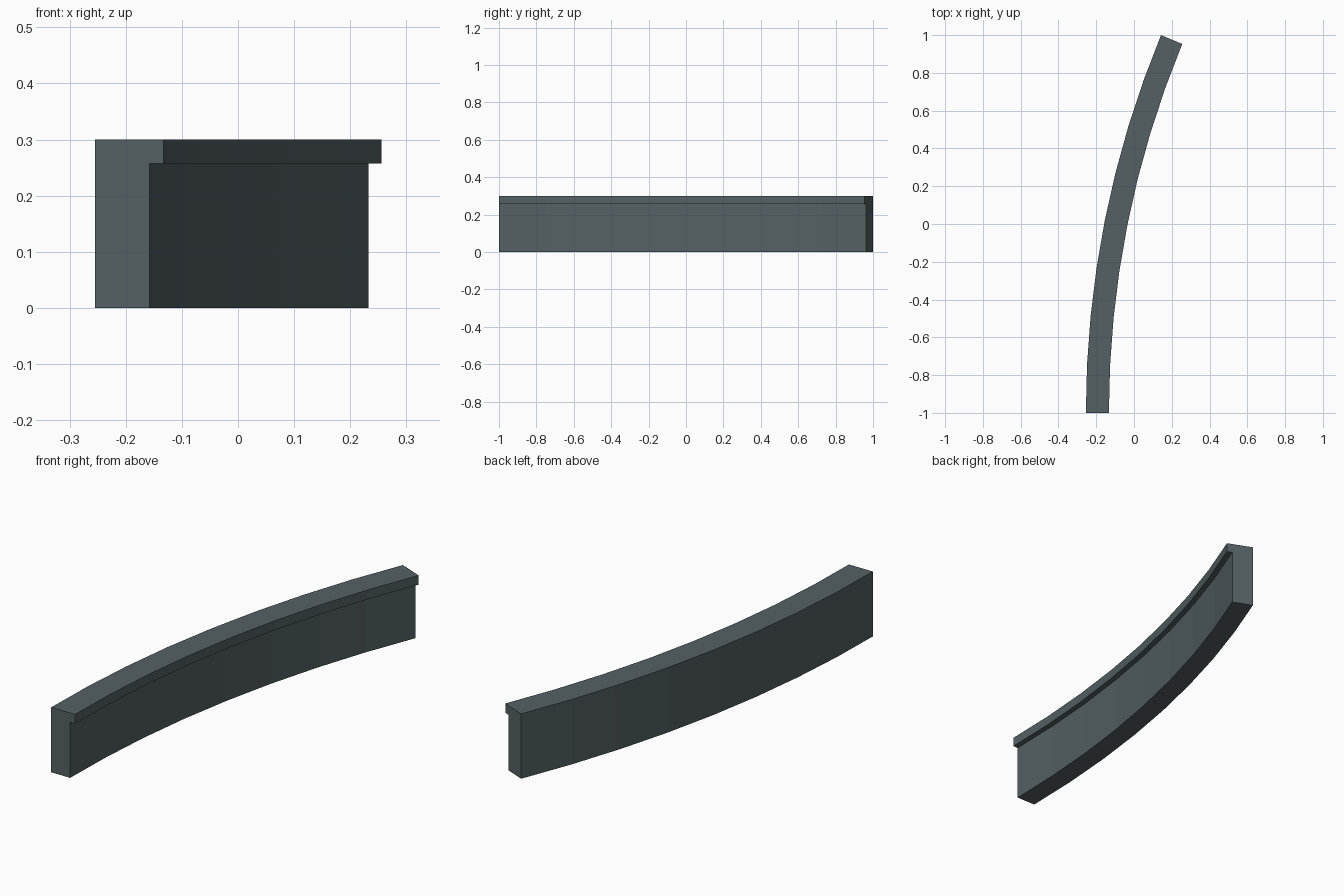
import bpy, bmesh, math

if "Cube" in bpy.data.objects:
    bpy.data.objects.remove(bpy.data.objects["Cube"])

SWEEP = math.radians(22.5)
SEGMENTS = 8
OUTER_R = 2 / math.sin(SWEEP)      # outer arc spans two units in y
LEFT = -OUTER_R * (1 - math.cos(SWEEP)) / 2 - 0.056
CENTRE = (LEFT + OUTER_R, -1.0)

# Wall cross-section with overhanging lip: (distance inward from outer face, height)
PROFILE = [(0, 0), (0.097, 0), (0.097, 0.257), (0.122, 0.257), (0.122, 0.3), (0, 0.3)]

bm = bmesh.new()
rings = []
for i in range(SEGMENTS + 1):
    a = SWEEP * i / SEGMENTS
    rings.append([bm.verts.new((CENTRE[0] - (OUTER_R - d) * math.cos(a),
                                CENTRE[1] + (OUTER_R - d) * math.sin(a), z))
                  for d, z in PROFILE])

# Skin between neighbouring sections
n = len(PROFILE)
for r, s in zip(rings, rings[1:]):
    for j in range(n):
        k = (j + 1) % n
        bm.faces.new((r[j], r[k], s[k], s[j]))

# End caps
bm.faces.new(rings[0])
bm.faces.new(rings[-1])
bmesh.ops.recalc_face_normals(bm, faces=bm.faces)

mesh = bpy.data.meshes.new("curved_ledge_wall")
bm.to_mesh(mesh)
bm.free()
wall = bpy.data.objects.new("curved_ledge_wall", mesh)
bpy.context.collection.objects.link(wall)

# Dark slate colour
mat = bpy.data.materials.new("slate")
mat.diffuse_color = (0.09, 0.12, 0.13, 1)
mat.use_nodes = True
mat.node_tree.nodes["Principled BSDF"].inputs["Base Color"].default_value = mat.diffuse_color
mesh.materials.append(mat)
